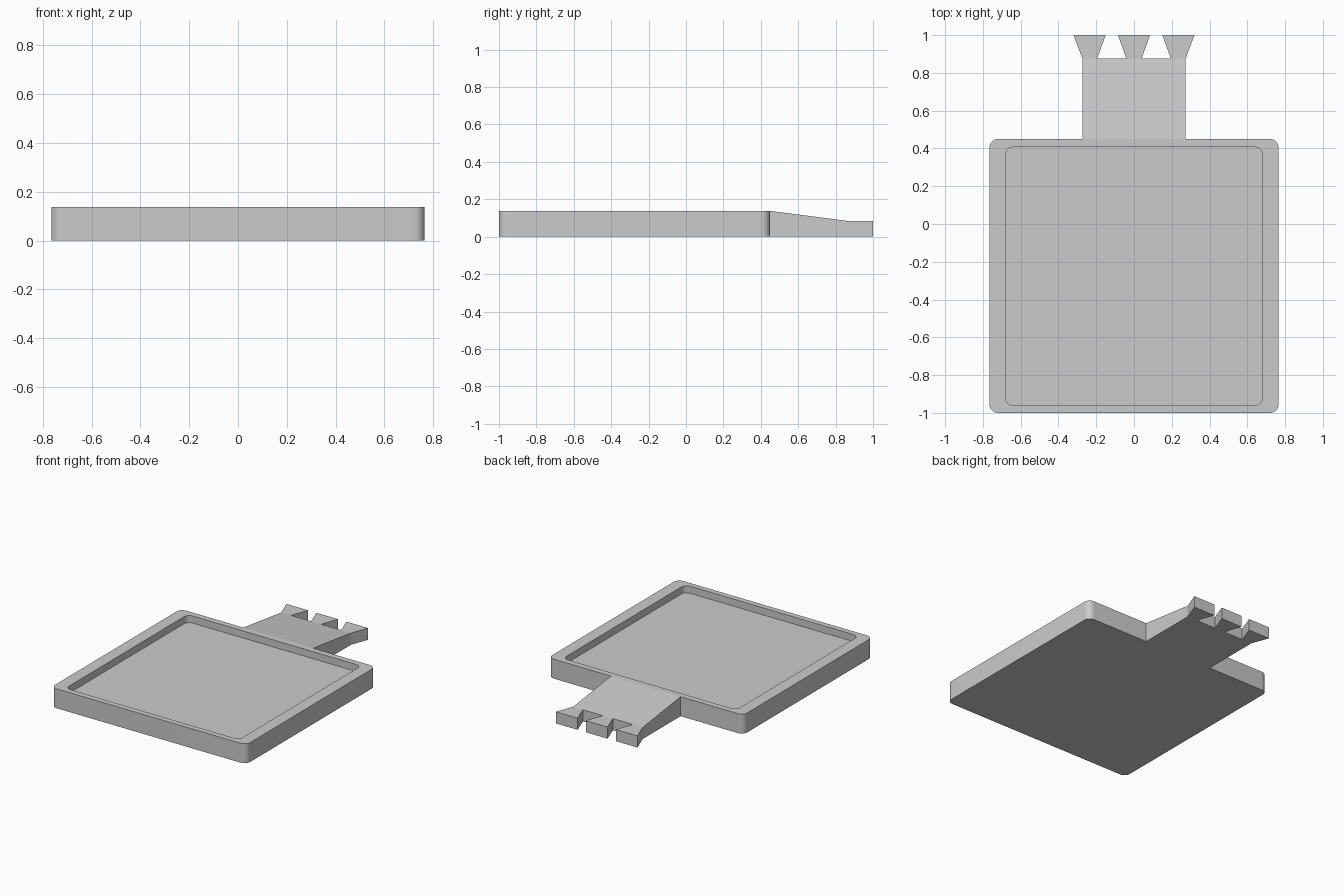
import bpy
import bmesh
from math import cos, sin, pi, radians

cube = bpy.data.objects.get("Cube")
if cube:
    bpy.data.objects.remove(cube, do_unlink=True)

HEIGHT = 0.138      # tray height
FLOOR = 0.088       # recessed floor height
TIP = 0.083         # handle end height
BACK = 0.45         # back wall of the tray

grey = bpy.data.materials.new("light grey")
grey.use_nodes = True
colour = (0.6, 0.6, 0.6, 1)
grey.diffuse_color = colour
grey.node_tree.nodes["Principled BSDF"].inputs["Base Color"].default_value = colour


def finish(name, bm):
    bmesh.ops.recalc_face_normals(bm, faces=bm.faces)
    mesh = bpy.data.meshes.new(name)
    bm.to_mesh(mesh)
    bm.free()
    mesh.materials.append(grey)
    obj = bpy.data.objects.new(name, mesh)
    bpy.context.collection.objects.link(obj)
    bpy.ops.object.select_all(action="DESELECT")
    obj.select_set(True)
    bpy.context.view_layer.objects.active = obj
    bpy.ops.object.shade_smooth_by_angle(angle=radians(30))
    return obj


def rounded_loop(bm, half_x, y0, y1, radius, z, steps=8):
    """Ring of vertices around a rectangle with rounded corners."""
    corners = [(half_x - radius, y1 - radius), (radius - half_x, y1 - radius),
               (radius - half_x, y0 + radius), (half_x - radius, y0 + radius)]
    ring = []
    for i, (cx, cy) in enumerate(corners):
        for s in range(steps + 1):
            a = (i + s / steps) * pi / 2
            ring.append(bm.verts.new((cx + radius * cos(a), cy + radius * sin(a), z)))
    return ring


# Tray: outer wall, rim, inner wall and recessed floor
bm = bmesh.new()
outer = (0.765, -1, BACK, 0.045)
inner = (0.68, -0.96, 0.407, 0.04)
rings = [rounded_loop(bm, *outer, 0), rounded_loop(bm, *outer, HEIGHT),
         rounded_loop(bm, *inner, HEIGHT), rounded_loop(bm, *inner, FLOOR)]
for low, high in zip(rings, rings[1:]):
    for i in range(len(low)):
        j = (i + 1) % len(low)
        bm.faces.new((low[i], low[j], high[j], high[i]))
bm.faces.new(rings[0])
bm.faces.new(rings[-1])
finish("tray", bm)


def prism(bm, outline, top_z):
    """Closed solid over an outline, with the top height given by y."""
    low = [bm.verts.new((x, y, 0)) for x, y in outline]
    high = [bm.verts.new((x, y, top_z(y))) for x, y in outline]
    bm.faces.new(low)
    bm.faces.new(high)
    for i in range(len(low)):
        j = (i + 1) % len(low)
        bm.faces.new((low[i], low[j], high[j], high[i]))


# Handle: sloping neck ending in three flared teeth
NECK = 0.875
bm = bmesh.new()
prism(bm, [(-0.273, BACK), (0.273, BACK), (0.273, NECK), (-0.273, NECK)],
      lambda y: HEIGHT if y < NECK else TIP)
teeth = [(-0.273, -0.195, -0.32, -0.15), (-0.04, 0.04, -0.085, 0.085),
         (0.195, 0.273, 0.15, 0.32)]
for a, b, c, d in teeth:
    prism(bm, [(a, NECK), (b, NECK), (d, 1), (c, 1)], lambda y: TIP)
finish("handle", bm)
